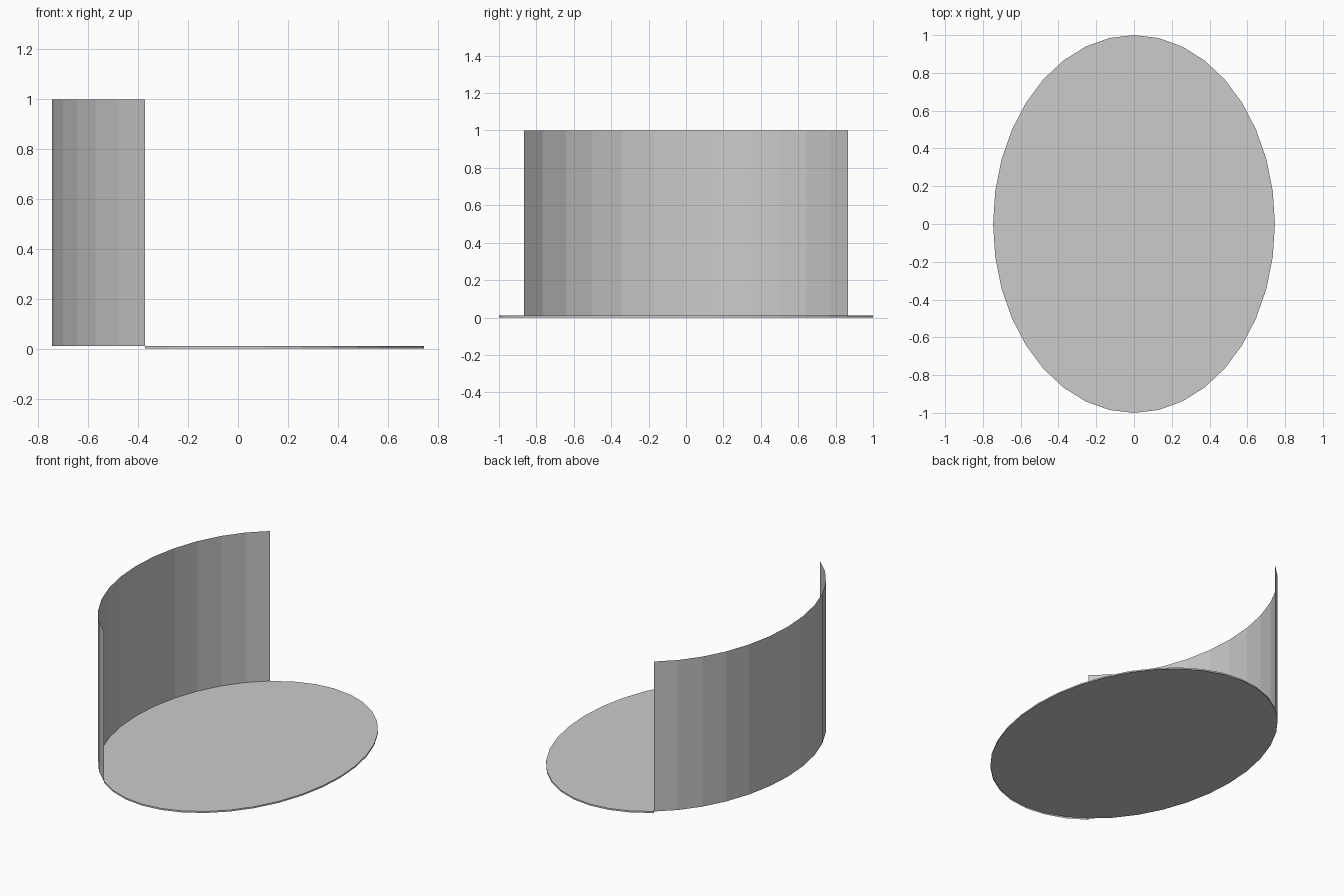
import bpy, bmesh, math

if "Cube" in bpy.data.objects:
    bpy.data.objects.remove(bpy.data.objects["Cube"])

RX, RY, SIDES = 0.746, 1.0, 36
FLOOR, TOP = 0.01, 1.0


def rim_point(i, z):
    a = 2 * math.pi * i / SIDES
    return (RX * math.cos(a), RY * math.sin(a), z)


def make_object(name, bm):
    mesh = bpy.data.meshes.new(name)
    bm.to_mesh(mesh)
    bm.free()
    bpy.context.collection.objects.link(bpy.data.objects.new(name, mesh))


def band(name, first, last, z0, z1):
    """Thin upright strip following the ellipse between two rim steps."""
    bm = bmesh.new()
    cols = [[bm.verts.new(rim_point(i, z)) for z in (z0, z1)]
            for i in range(first, last + 1)]
    for a, b in zip(cols, cols[1:]):
        bm.faces.new((a[0], b[0], b[1], a[1]))
    make_object(name, bm)


# Oval floor plate
bm = bmesh.new()
bm.faces.new([bm.verts.new(rim_point(i, FLOOR)) for i in range(SIDES)])
make_object("oval_floor", bm)

# Tall curved wall over the left third
band("curved_wall", 12, 24, FLOOR, TOP)

# Low lip under the rest of the floor edge
band("floor_lip", -12, 12, 0.0, FLOOR)
